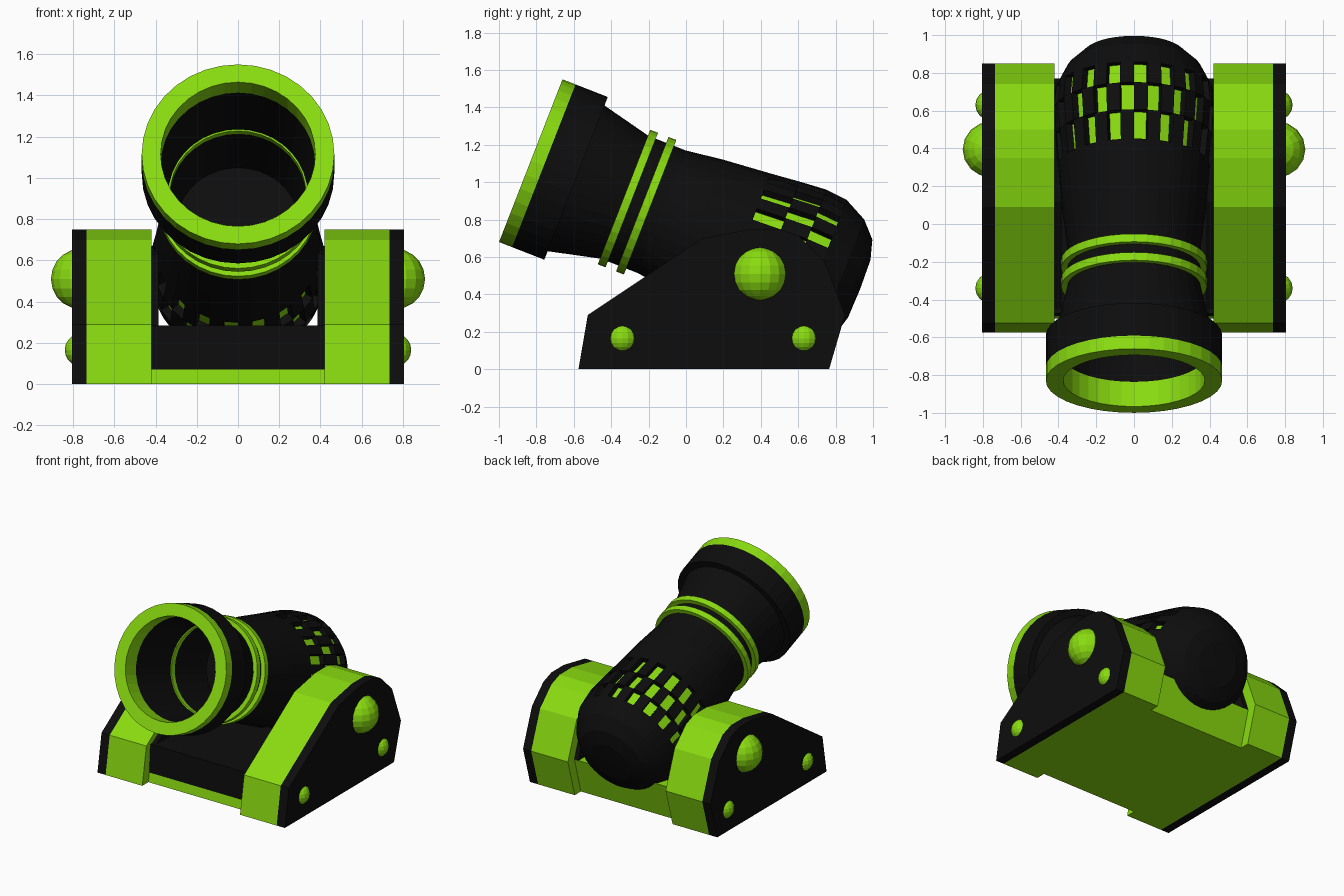
import bpy, bmesh, math
from mathutils import Vector

if "Cube" in bpy.data.objects:
    bpy.data.objects.remove(bpy.data.objects["Cube"])


def material(name, color):
    m = bpy.data.materials.new(name)
    m.diffuse_color = color
    m.use_nodes = True
    m.node_tree.nodes["Principled BSDF"].inputs["Base Color"].default_value = m.diffuse_color
    return m


LIME = material("lime", (0.25, 0.71, 0.005, 1))
BLACK = material("black", (0.004, 0.004, 0.004, 1))
SIDES = 36
TILT = math.radians(21.3)
AXIS = Vector((0, math.cos(TILT), -math.sin(TILT)))    # muzzle to breech
UP = Vector((0, math.sin(TILT), math.cos(TILT)))
MUZZLE = Vector((0, -0.83, 1.115))


def finish(bm, name, mats):
    me = bpy.data.meshes.new(name)
    bm.to_mesh(me)
    bm.free()
    for m in mats:
        me.materials.append(m)
    ob = bpy.data.objects.new(name, me)
    bpy.context.collection.objects.link(ob)
    return ob


def revolve(name, profile, mats, closed=False, lime_bands=(), checker_bands=()):
    """Turn (distance along the barrel, radius) points around the barrel axis."""
    bm = bmesh.new()
    rings = []
    for s, r in profile:
        ring = []
        for k in range(SIDES):
            a = 2 * math.pi * k / SIDES
            ring.append(bm.verts.new(MUZZLE + AXIS * s + UP * (r * math.cos(a))
                                     + Vector((r * math.sin(a), 0, 0))))
        rings.append(ring)
    if closed:
        rings.append(rings[0])
    checks = []
    for i in range(len(rings) - 1):
        for k in range(SIDES):
            n = (k + 1) % SIDES
            f = bm.faces.new((rings[i][k], rings[i][n], rings[i + 1][n], rings[i + 1][k]))
            f.material_index = 1 if i in lime_bands else 0
            if i in checker_bands and (k + i - checker_bands[0]) % 2 == 0:
                checks.append(f)
    bmesh.ops.recalc_face_normals(bm, faces=bm.faces[:])
    # recessed coloured checks
    if checks:
        out = bmesh.ops.extrude_discrete_faces(bm, faces=checks)
        for f in out["faces"]:
            f.material_index = 1
            for v in f.verts:
                d = v.co - MUZZLE
                radial = d - AXIS * d.dot(AXIS)
                v.co -= radial.normalized() * 0.04
    bmesh.ops.remove_doubles(bm, verts=bm.verts[:], dist=1e-5)
    return finish(bm, name, mats)


def slab(name, outline, x0, x1, mat):
    """Extrude a (y, z) outline from x0 to x1."""
    bm = bmesh.new()
    f = bm.faces.new([bm.verts.new((x0, y, z)) for y, z in outline])
    out = bmesh.ops.extrude_face_region(bm, geom=[f])
    for v in out["geom"]:
        if isinstance(v, bmesh.types.BMVert):
            v.co.x = x1
    bmesh.ops.recalc_face_normals(bm, faces=bm.faces[:])
    return finish(bm, name, [mat])


def stud(name, x, y, z, r):
    bm = bmesh.new()
    bmesh.ops.create_uvsphere(bm, u_segments=16, v_segments=10, radius=r)
    bmesh.ops.translate(bm, verts=bm.verts[:], vec=(x, y, z))
    return finish(bm, name, [LIME])


# Barrel: bore, coloured lip, flare, body with checks, rounded breech
barrel = [(0.95, 0), (0.95, 0.30), (0.14, 0.375), (0, 0.375), (0, 0.467), (0.075, 0.467),
          (0.26, 0.467), (0.26, 0.418), (0.54, 0.352), (0.75, 0.352), (0.96, 0.379),
          (1.22, 0.402), (1.38, 0.418), (1.53, 0.43), (1.65, 0.418), (1.775, 0.355),
          (1.855, 0.27), (1.885, 0.165), (1.89, 0)]
revolve("barrel", barrel, [BLACK, LIME], lime_bands=(2, 3, 4), checker_bands=(11, 12, 13))

# Two raised bands
for name, s in (("front_band", 0.535), ("rear_band", 0.64)):
    revolve(name, [(s, 0.33), (s, 0.386), (s + 0.045, 0.386), (s + 0.045, 0.33)],
            [LIME], closed=True)

# Carriage sides
cheek = [(-0.575, 0), (-0.525, 0.29), (0.09, 0.70), (0.35, 0.75), (0.5, 0.75),
         (0.6, 0.715), (0.74, 0.58), (0.85, 0.29), (0.765, 0)]
inner = [(-0.48, 0.1), (-0.475, 0.27), (0.12, 0.63), (0.5, 0.67), (0.68, 0.53),
         (0.77, 0.28), (0.70, 0.1)]
for side, sx in (("right", 1), ("left", -1)):
    slab(side + "_cheek", cheek, sx * 0.42, sx * 0.735, LIME)
    slab(side + "_outer_plate", cheek, sx * 0.735, sx * 0.805, BLACK)
    slab(side + "_inner_plate", inner, sx * 0.385, sx * 0.42, BLACK)
    stud(side + "_pivot_stud", sx * 0.76, 0.395, 0.51, 0.147)
    stud(side + "_front_stud", sx * 0.76, -0.34, 0.165, 0.08)
    stud(side + "_rear_stud", sx * 0.76, 0.63, 0.165, 0.08)

# Bed between the sides
slab("bed_base", [(-0.5, 0), (-0.488, 0.07), (0.4, 0.07), (0.4, 0.28), (0.77, 0.28),
                  (0.69, 0)], -0.42, 0.42, LIME)
slab("bed_deck", [(-0.488, 0.07), (-0.475, 0.285), (0.4, 0.285), (0.4, 0.07)],
     -0.42, 0.42, BLACK)
